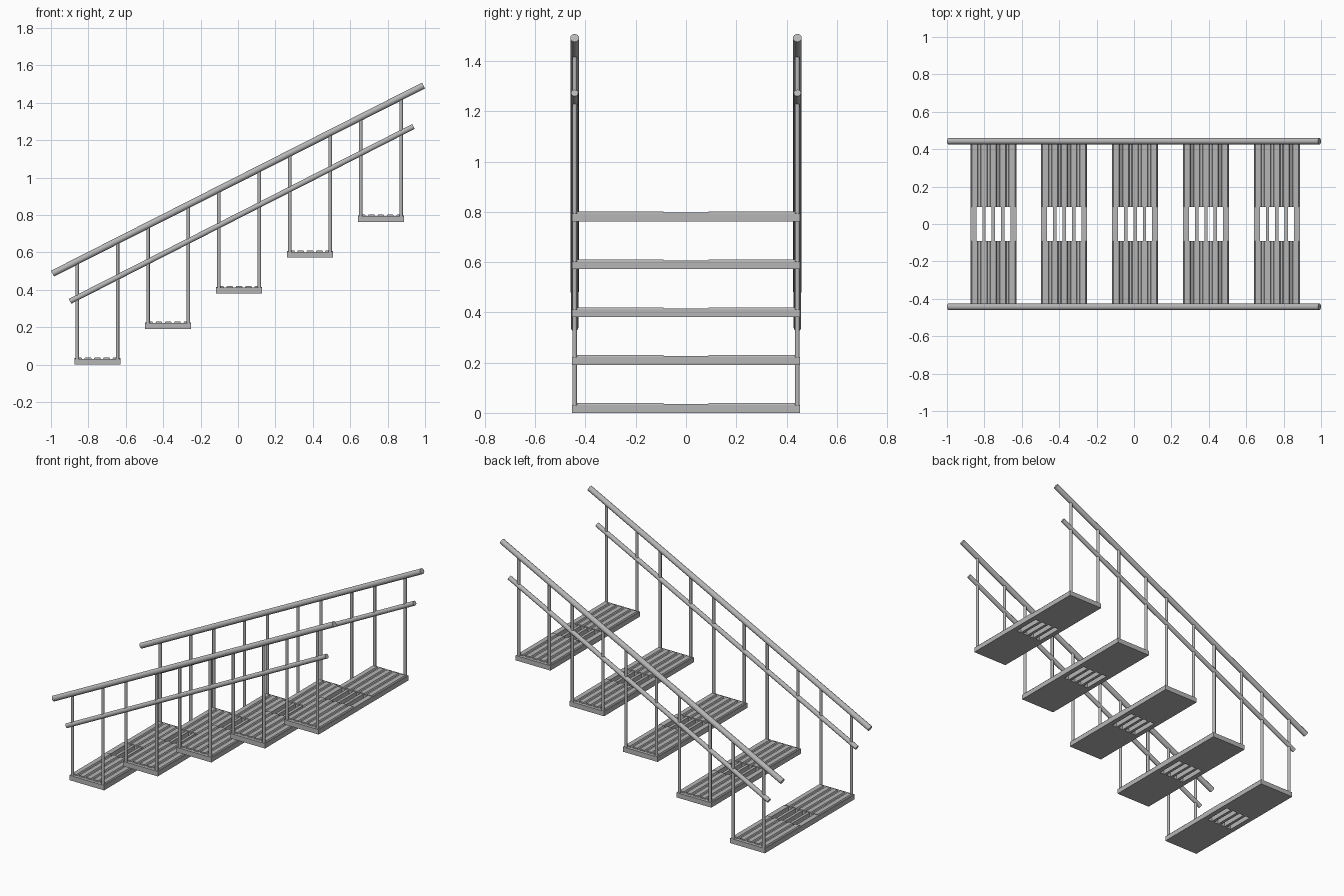
import bpy, bmesh
from mathutils import Vector

cube = bpy.data.objects.get("Cube")
if cube:
    bpy.data.objects.remove(cube, do_unlink=True)

steel = bpy.data.materials.new("grey steel")
steel.use_nodes = True
grey = (0.47, 0.47, 0.47, 1)
steel.diffuse_color = grey
steel.node_tree.nodes["Principled BSDF"].inputs["Base Color"].default_value = grey

RAIL_Y, HALF_W, HALF_D = 0.443, 0.123, 0.453
PLATE, RIB, SLOT_Y = 0.031, 0.039, 0.09
PITCH = 0.05


def finish(name, bm):
    bmesh.ops.recalc_face_normals(bm, faces=bm.faces)
    mesh = bpy.data.meshes.new(name)
    bm.to_mesh(mesh)
    bm.free()
    mesh.materials.append(steel)
    obj = bpy.data.objects.new(name, mesh)
    bpy.context.collection.objects.link(obj)
    return obj


def tube(name, start, end, radius, sides=16):
    """Round bar between two points."""
    a, b = Vector(start), Vector(end)
    bm = bmesh.new()
    bmesh.ops.create_cone(bm, cap_ends=True, segments=sides, radius1=radius,
                          radius2=radius, depth=(b - a).length)
    obj = finish(name, bm)
    obj.location = (a + b) / 2
    obj.rotation_euler = (b - a).to_track_quat('Z', 'Y').to_euler()
    for poly in obj.data.polygons:
        poly.use_smooth = len(poly.vertices) == 4


def prism(bm, profile, y0, y1):
    """Extrude an x-z profile along y."""
    face = bm.faces.new([bm.verts.new((x, y0, z)) for x, z in profile])
    new = bmesh.ops.extrude_face_region(bm, geom=[face])["geom"]
    verts = [v for v in new if isinstance(v, bmesh.types.BMVert)]
    bmesh.ops.translate(bm, verts=verts, vec=(0, y1 - y0, 0))


def tread(name, x, z):
    """Ribbed plank with four slots through its middle."""
    bm = bmesh.new()
    centres = [i * PITCH for i in range(-2, 3)]
    top = [(-HALF_W, PLATE)]
    for c in centres:
        top += [(c - 0.019, PLATE), (c - 0.015, RIB), (c + 0.015, RIB), (c + 0.019, PLATE)]
    top.append((HALF_W, PLATE))
    outline = [(-HALF_W, 0)] + top + [(HALF_W, 0)]
    for side in (-1, 1):
        prism(bm, outline, side * SLOT_Y, side * 0.434)
        # plain end strip carrying the posts
        prism(bm, [(-HALF_W, 0), (-HALF_W, PLATE), (HALF_W, PLATE), (HALF_W, 0)],
              side * 0.434, side * HALF_D)
    # bars left between the slots
    for c in centres:
        lo = -HALF_W if c < -0.09 else c - 0.009
        hi = HALF_W if c > 0.09 else c + 0.009
        prism(bm, [(lo, 0), (lo, RIB - 0.004), (hi, RIB - 0.004), (hi, 0)], -SLOT_Y, SLOT_Y)
    finish(name, bm).location = (x, 0, z)


def rail_z(x):
    return 0.486 + (x + 0.992) * 0.507


# Treads with a pair of hanging posts on each side
for i in range(5):
    x, z = 0.006 + (i - 2) * 0.379, i * 0.1905
    tread(f"tread_{i + 1}", x, z)
    for label, y in (("right", -RAIL_Y), ("left", RAIL_Y)):
        for end, dx in (("lower", -0.108), ("upper", 0.108)):
            px = x + dx
            tube(f"{label}_{end}_post_{i + 1}", (px, y, z + 0.02),
                 (px, y, rail_z(px) - 0.008), 0.0095, 12)

# Sloping handrails and mid rails
for label, y in (("right", -RAIL_Y), ("left", RAIL_Y)):
    tube(f"{label}_handrail", (-0.992, y, rail_z(-0.992)), (0.992, y, rail_z(0.992)), 0.0175)
    tube(f"{label}_mid_rail", (-0.898, y, 0.338), (0.938, y, 1.273), 0.0145)
